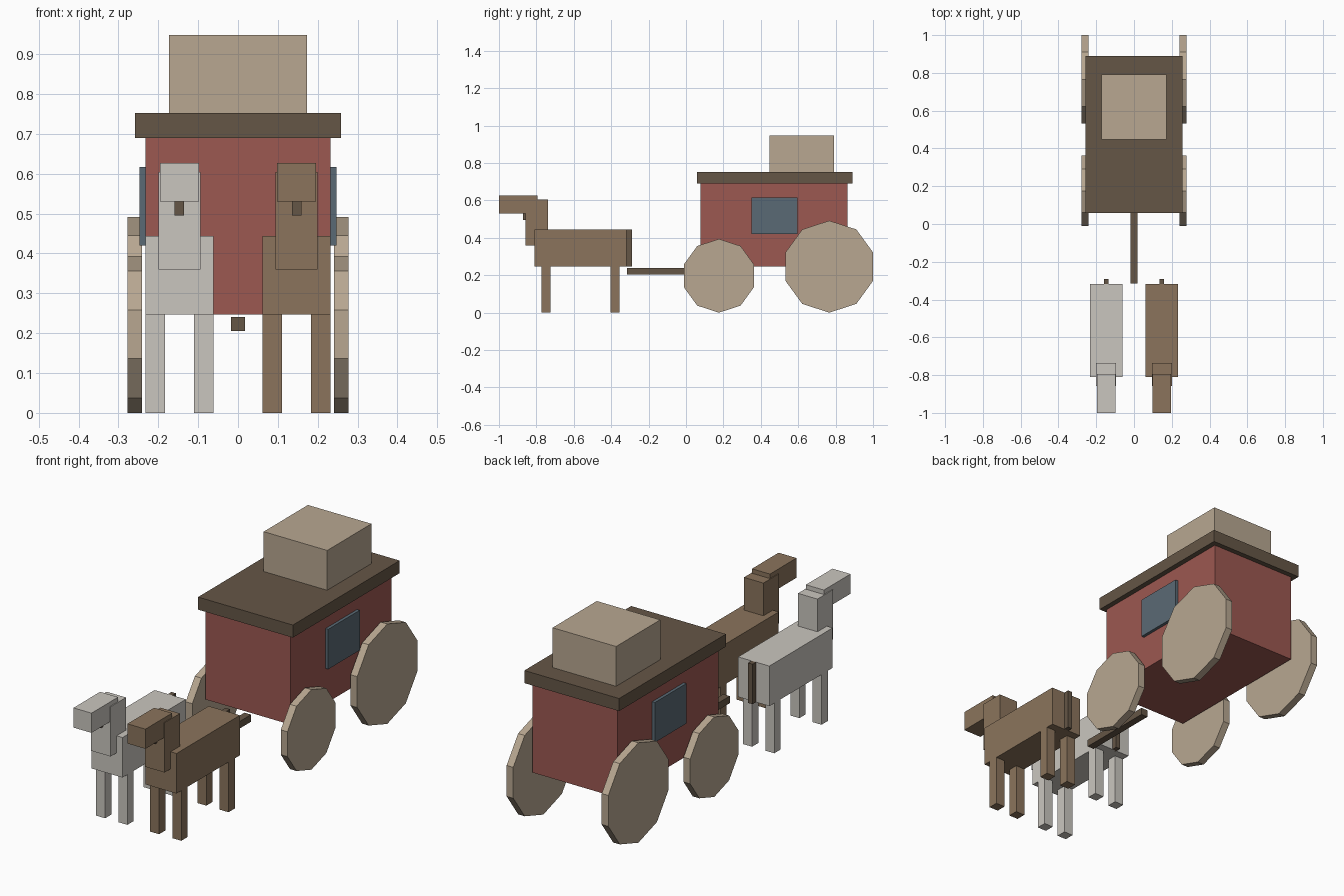
import bpy
import math

if "Cube" in bpy.data.objects:
    bpy.data.objects.remove(bpy.data.objects["Cube"], do_unlink=True)


def material(name, *rgb):
    """Flat material from 8-bit sRGB values."""
    linear = [((c / 255 + 0.055) / 1.055) ** 2.4 for c in rgb] + [1]
    mat = bpy.data.materials.new(name)
    mat.use_nodes = True
    mat.diffuse_color = linear
    bsdf = next(n for n in mat.node_tree.nodes if n.type == "BSDF_PRINCIPLED")
    bsdf.inputs["Base Color"].default_value = linear
    return mat


RED = material("red paint", 156, 88, 81)
DARK = material("dark wood", 101, 86, 70)
TAN = material("pale wood", 184, 167, 145)
GLASS = material("blue grey glass", 90, 106, 117)
BROWN = material("brown coat", 139, 116, 92)
GREY = material("pale grey coat", 202, 198, 191)


def box(name, mat, x, y, z):
    """Box spanning the (low, high) pairs given per axis."""
    spans = (x, y, z)
    bpy.ops.mesh.primitive_cube_add(size=1, location=[(a + b) / 2 for a, b in spans])
    obj = bpy.context.object
    obj.name = name
    for vert in obj.data.vertices:
        for i, (a, b) in enumerate(spans):
            vert.co[i] *= b - a
    obj.data.materials.append(mat)
    return obj


def around(centre, half):
    return (centre - half, centre + half)


def wheel(name, side, y, radius):
    """Ten-sided disc standing on the ground with a corner at the bottom."""
    bpy.ops.mesh.primitive_cylinder_add(
        vertices=10, radius=radius, depth=0.036,
        location=(side * 0.259, y, radius), rotation=(0, math.pi / 2, 0))
    obj = bpy.context.object
    obj.name = name
    # Put a corner on the local x axis, which points straight down
    for vert in obj.data.vertices:
        vert.co.x, vert.co.y = vert.co.y, -vert.co.x
    obj.data.materials.append(TAN)


def horse(prefix, coat, x):
    box(prefix + "_body", coat, around(x, 0.085), (-0.81, -0.317), (0.247, 0.444))
    box(prefix + "_neck", coat, around(x, 0.053), (-0.857, -0.737), (0.36, 0.605))
    box(prefix + "_head", coat, around(x, 0.049), (-1.0, -0.793), (0.53, 0.627))
    box(prefix + "_beard", DARK, around(x, 0.012), (-0.872, -0.85), (0.495, 0.54))
    box(prefix + "_tail", DARK, around(x, 0.012), (-0.325, -0.29), (0.247, 0.444))
    for end, y in (("front", -0.748), ("rear", -0.38)):
        for side, dx in (("left", 0.0605), ("right", -0.0605)):
            box(f"{prefix}_{end}_{side}_leg", coat,
                around(x + dx, 0.0245), around(y, 0.0245), (0, 0.247))


# Carriage
box("cabin", RED, around(0, 0.232), (0.078, 0.864), (0.247, 0.69))
box("roof", DARK, around(0, 0.258), (0.058, 0.889), (0.69, 0.752))
box("luggage", TAN, around(0, 0.173), (0.447, 0.791), (0.752, 0.948))
box("draw_pole", DARK, around(0, 0.018), (-0.315, 0.076), (0.205, 0.24))

# Windows and wheels on both sides
for label, side in (("left", 1), ("right", -1)):
    box(label + "_window", GLASS, around(side * 0.235, 0.012),
        (0.349, 0.595), (0.42, 0.617))
    wheel(label + "_front_wheel", side, 0.176, 0.197)
    wheel(label + "_rear_wheel", side, 0.766, 0.246)

# Horse pair
horse("brown_horse", BROWN, 0.147)
horse("grey_horse", GREY, -0.147)
